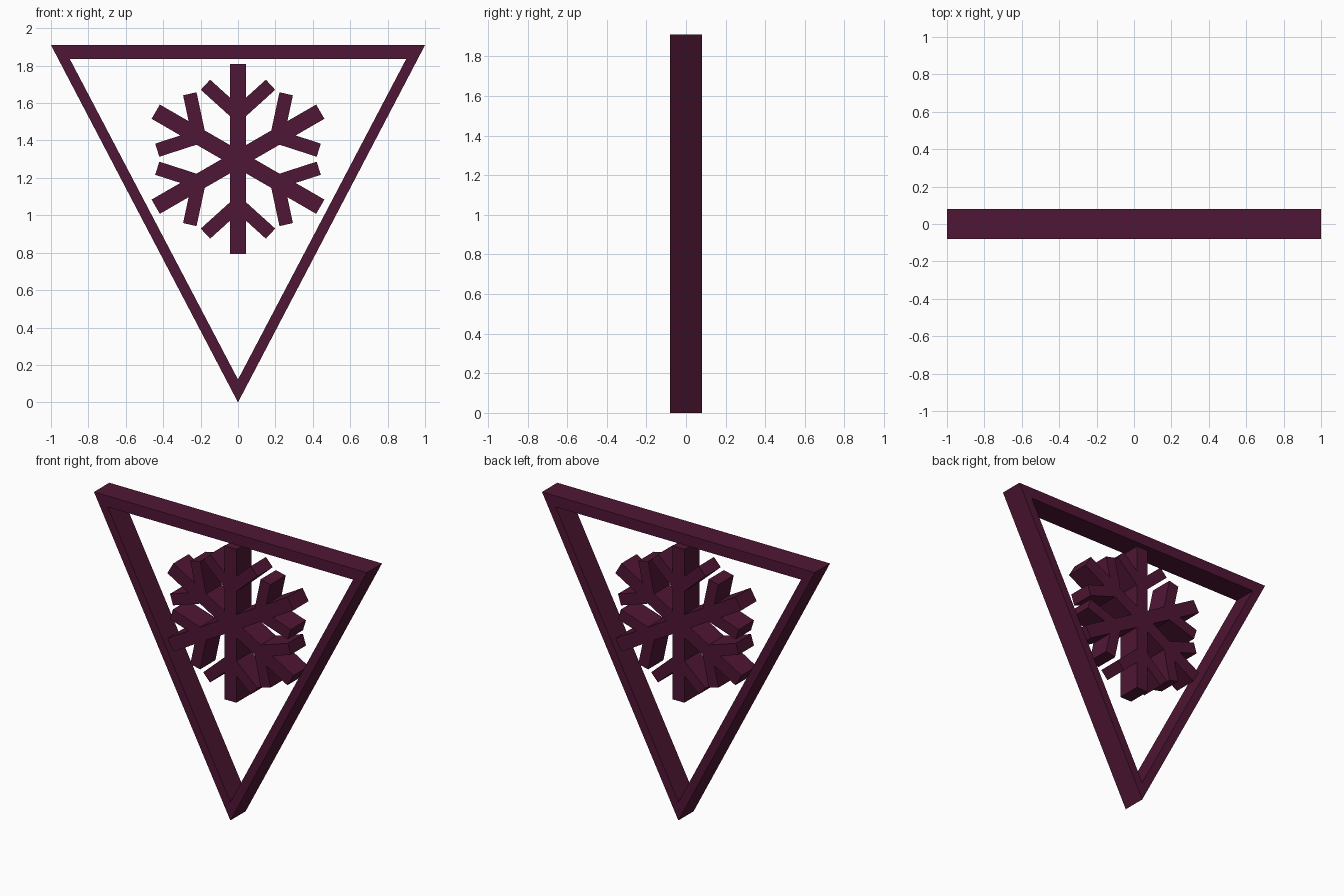
import bpy
import bmesh
from math import sin, cos, pi

if "Cube" in bpy.data.objects:
    bpy.data.objects.remove(bpy.data.objects["Cube"])

HALF = 0.08          # half depth of every part
CENTRE_Z = 1.30      # snowflake centre height

mat = bpy.data.materials.new("plum")
mat.diffuse_color = (0.08, 0.008, 0.035, 1)
mat.use_nodes = True
mat.node_tree.nodes["Principled BSDF"].inputs["Base Color"].default_value = mat.diffuse_color


def extruded(name, faces_xz):
    """Solid made by extruding flat front faces (lists of x, z) through y."""
    bm = bmesh.new()
    for pts in faces_xz:
        bm.faces.new([bm.verts.new((x, -HALF, z)) for x, z in pts])
    bmesh.ops.remove_doubles(bm, verts=bm.verts, dist=1e-5)
    res = bmesh.ops.extrude_face_region(bm, geom=bm.faces[:], use_keep_orig=True)
    moved = [g for g in res["geom"] if isinstance(g, bmesh.types.BMVert)]
    bmesh.ops.translate(bm, verts=moved, vec=(0, 2 * HALF, 0))
    bmesh.ops.recalc_face_normals(bm, faces=bm.faces[:])
    mesh = bpy.data.meshes.new(name)
    bm.to_mesh(mesh)
    bm.free()
    mesh.materials.append(mat)
    obj = bpy.data.objects.new(name, mesh)
    bpy.context.collection.objects.link(obj)
    return obj


# Triangular frame: three mitred bars
outer = [(-1, 1.91), (0, 0), (1, 1.91)]
inner = [(-0.90, 1.837), (0, 0.122), (0.90, 1.837)]
bars = [[outer[i], outer[(i + 1) % 3], inner[(i + 1) % 3], inner[i]] for i in range(3)]
extruded("triangle_frame", bars)

# Snowflake: half of one arm (across, along), mirrored and repeated six times
w = 0.044
half_arm = [(w, w * 3 ** 0.5), (w, 0.231), (0.199, 0.371),
            (0.149, 0.425), (w, 0.330), (w, 0.508)]
arm = half_arm + [(-u, v) for u, v in reversed(half_arm[1:])]
outline = []
for k in range(6):
    a = k * pi / 3
    outline += [(u * cos(a) - v * sin(a), CENTRE_Z + u * sin(a) + v * cos(a))
                for u, v in arm]
extruded("snowflake", [outline])
